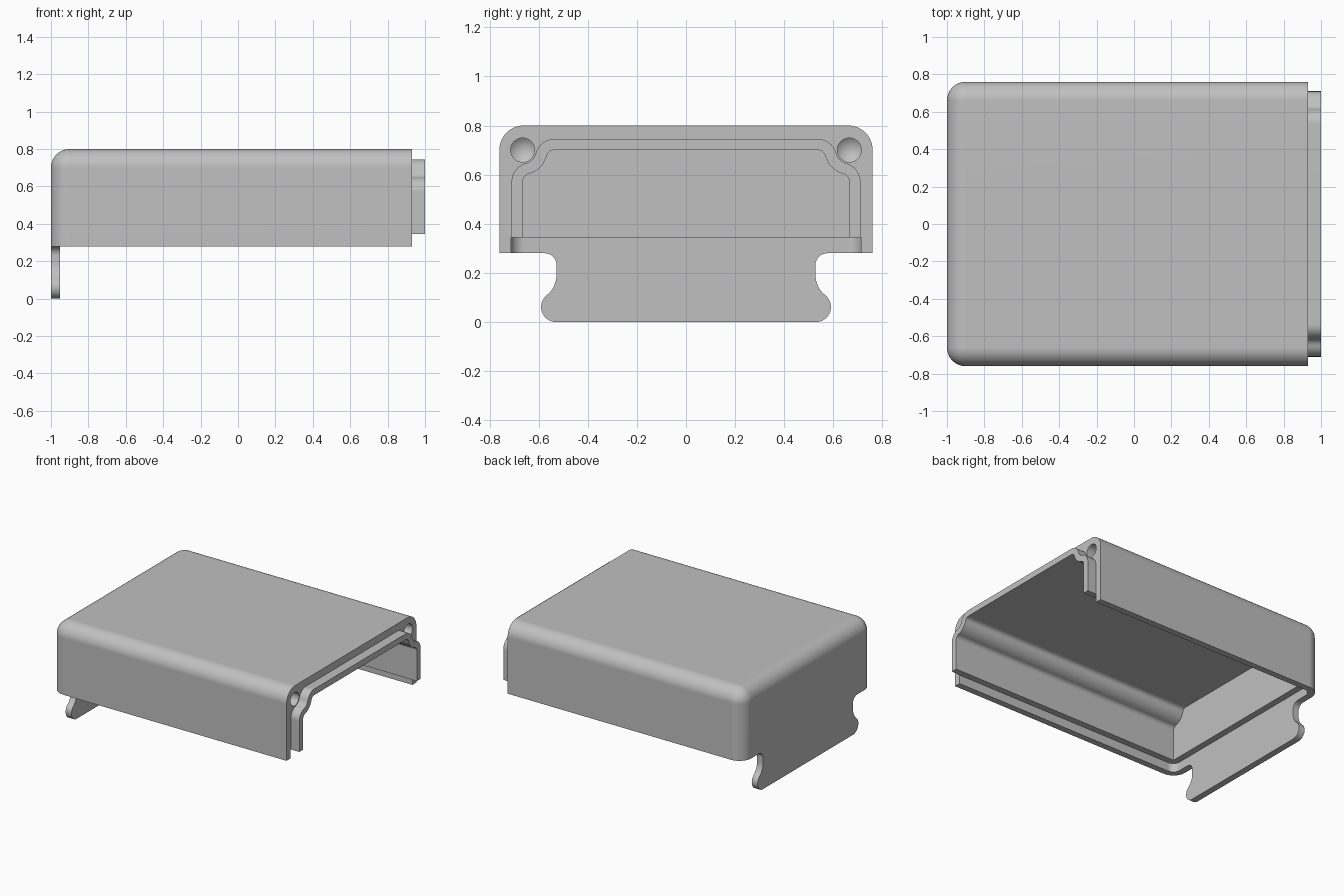
import bpy
import bmesh
from math import sin, cos, radians, pi
from mathutils import Matrix, Vector

if "Cube" in bpy.data.objects:
    bpy.data.objects.remove(bpy.data.objects["Cube"])

# Main dimensions
BACK, FRONT, LIP_END = -1.0, 0.93, 1.0
HALF_W, RIM_Z, TOP_Z = 0.76, 0.28, 0.80
LEDGE_Z, STEP = 0.345, 0.048
HOLE_Y, HOLE_Z, HOLE_R = 0.665, 0.70, 0.049

grey = bpy.data.materials.new("plain grey")
grey.use_nodes = True
grey.diffuse_color = (0.53, 0.53, 0.53, 1)
grey.node_tree.nodes["Principled BSDF"].inputs["Base Color"].default_value = grey.diffuse_color


def arc(cx, cy, r, a0, a1, n=10):
    """Points on an arc, angles in degrees."""
    angles = [radians(a0 + (a1 - a0) * i / n) for i in range(n + 1)]
    return [(cx + r * cos(a), cy + r * sin(a)) for a in angles]


def mirrored(half):
    return half + [(-u, v) for u, v in reversed(half)]


def add_object(name, bm):
    bmesh.ops.recalc_face_normals(bm, faces=bm.faces[:])
    mesh = bpy.data.meshes.new(name)
    bm.to_mesh(mesh)
    bm.free()
    mesh.materials.append(grey)
    obj = bpy.data.objects.new(name, mesh)
    bpy.context.collection.objects.link(obj)
    return obj


def prism(name, points, direction):
    """Extrude a closed outline of 3D points."""
    bm = bmesh.new()
    face = bm.faces.new([bm.verts.new(p) for p in points])
    new = bmesh.ops.extrude_face_region(bm, geom=[face], use_keep_orig=True)["geom"]
    moved = [g for g in new if isinstance(g, bmesh.types.BMVert)]
    bmesh.ops.translate(bm, verts=moved, vec=Vector(direction))
    return add_object(name, bm)


def activate(obj):
    bpy.ops.object.select_all(action='DESELECT')
    obj.select_set(True)
    bpy.context.view_layer.objects.active = obj


def cut(target, cutter):
    cutter.hide_render = True
    mod = target.modifiers.new("cut", 'BOOLEAN')
    mod.operation, mod.solver, mod.object = 'DIFFERENCE', 'EXACT', cutter
    activate(target)
    bpy.ops.object.modifier_apply(modifier=mod.name)
    bpy.data.objects.remove(cutter)


def smooth(obj):
    activate(obj)
    bpy.ops.object.shade_smooth_by_angle(angle=radians(30))
    mod = obj.modifiers.new("flat normals", 'WEIGHTED_NORMAL')
    mod.keep_sharp = True


def cavity_outline(offset, bottom):
    """Half outline that steps inwards around the screw boss."""
    near, far, fillet, boss = 0.033, 0.129, 0.033 + offset, 0.1 - offset
    half = [(-HOLE_Y - offset, bottom)]
    half += arc(-HOLE_Y + near, HOLE_Z - far, fillet, 180, 104.3)
    half += arc(-HOLE_Y, HOLE_Z, boss, -75.7, -14.3)[1:-1]
    half += arc(-HOLE_Y + far, HOLE_Z - near, fillet, 165.7, 90)
    return mirrored(half)


# Cover shell: box with rounded top and closed-end edges
bm = bmesh.new()
size = (FRONT - BACK, 2 * HALF_W, TOP_Z - RIM_Z)
centre = ((FRONT + BACK) / 2, 0, (TOP_Z + RIM_Z) / 2)
bmesh.ops.create_cube(bm, size=1, matrix=Matrix.Translation(centre) @ Matrix.Diagonal((*size, 1)))
rounded = []
for e in bm.edges:
    mid = (e.verts[0].co + e.verts[1].co) / 2
    at_open_end = mid.x > FRONT - 0.01
    at_rim = mid.z < RIM_Z + 0.01
    on_top = mid.z > TOP_Z - 0.01
    if not at_open_end and not at_rim and (on_top or mid.x < BACK + 0.01):
        rounded.append(e)
bmesh.ops.bevel(bm, geom=rounded, offset=0.1, offset_type='OFFSET', segments=14,
                profile=0.5, affect='EDGES')
shell = add_object("cover_shell", bm)

# Hollow inside, open at the bottom and at one end
x0 = BACK + 2 * STEP
cut(shell, prism("cavity_cutter", [(x0, y, z) for y, z in cavity_outline(0, 0.1)], (2.2, 0, 0)))

# Stepped ledge around the lower rim
edge, r = HOLE_Y + STEP, 0.055
corner = [(1.2, edge)] + arc(BACK + STEP + r, edge - r, r, 90, 180)
plan = corner + [(x, -y) for x, y in reversed(corner)]
cut(shell, prism("ledge_cutter", [(x, y, 0.1) for x, y in plan], (0, 0, LEDGE_Z - 0.1)))

# Blind screw holes with conical bottoms
for side in (-1, 1):
    bm = bmesh.new()
    turn = Matrix.Translation((0, side * HOLE_Y, HOLE_Z)) @ Matrix.Rotation(pi / 2, 4, 'Y')
    rim = [Vector((0, HOLE_R * cos(a), HOLE_R * sin(a)))
           for a in [2 * pi * i / 32 for i in range(32)]]
    base = Vector((0, side * HOLE_Y, HOLE_Z))
    outer = [bm.verts.new(base + p + Vector((1.1, 0, 0))) for p in rim]
    inner = [bm.verts.new(base + p + Vector((0.65, 0, 0))) for p in rim]
    tip = bm.verts.new(base + Vector((0.61, 0, 0)))
    bm.faces.new(outer)
    for i in range(32):
        j = (i + 1) % 32
        bm.faces.new((outer[i], outer[j], inner[j], inner[i]))
        bm.faces.new((inner[i], inner[j], tip))
    cut(shell, add_object("hole_cutter", bm))
smooth(shell)

# Raised lip that follows the cavity at the open end
ring = cavity_outline(0.045, LEDGE_Z) + cavity_outline(0, LEDGE_Z)[::-1]
smooth(prism("end_lip", [(FRONT, y, z) for y, z in ring], (LIP_END - FRONT, 0, 0)))

# Hanging tab with a rounded foot and notched neck
half = arc(-0.575, 0.232, 0.048, 90, 0)
half += arc(-0.635, 0.193, 0.108, 0, -51.2)
half += arc(-0.529, 0.061, 0.061, 128.8, 270, 16)[1:]
smooth(prism("end_tab", [(BACK, y, z) for y, z in mirrored(half)], (STEP, 0, 0)))
